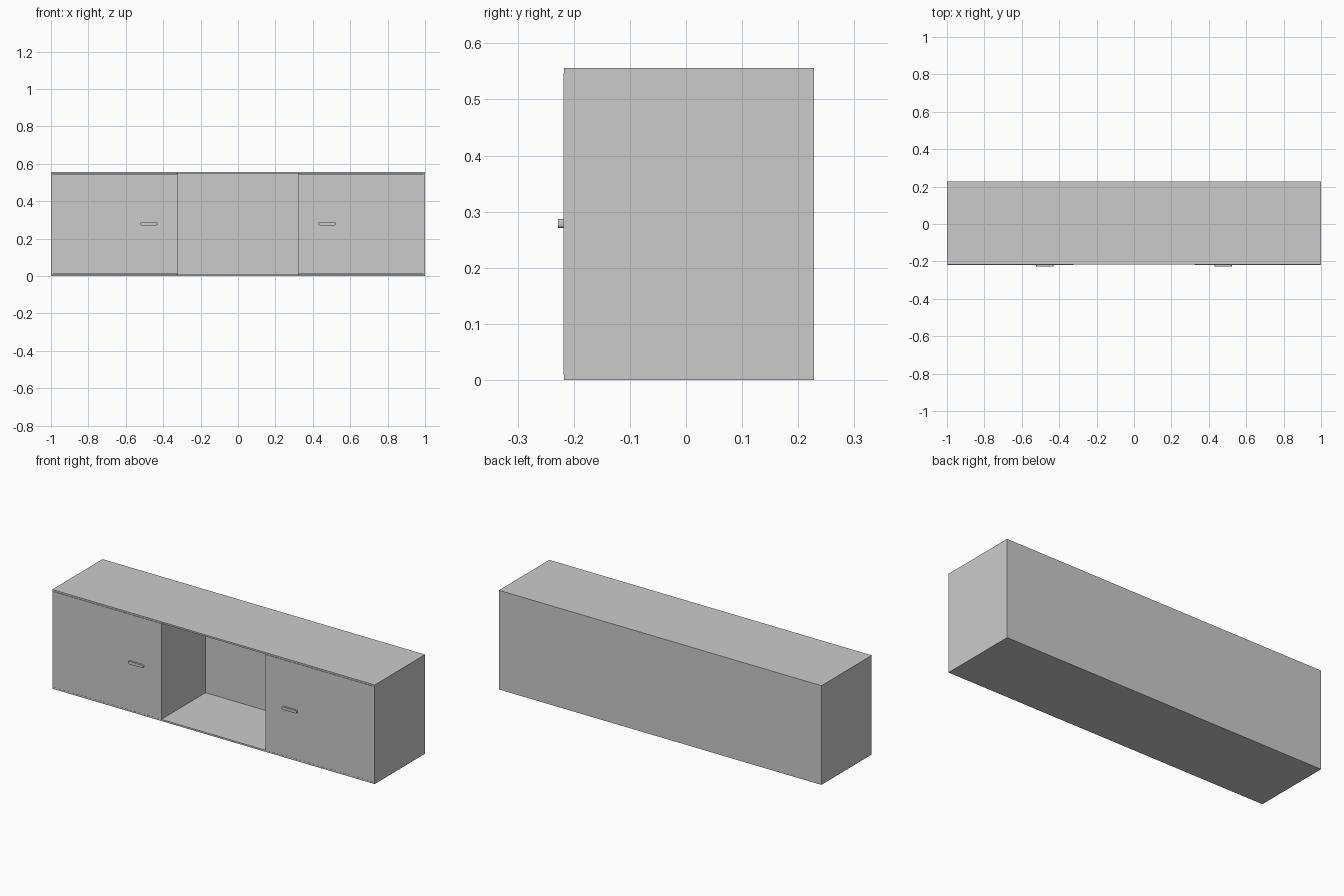
import bpy, bmesh

if "Cube" in bpy.data.objects:
    bpy.data.objects.remove(bpy.data.objects["Cube"])

T = 0.009                     # panel thickness
W, H = 1.0, 0.556             # half width, height
FRONT, BACK = -0.217, 0.2285
INNER_BACK = 0.174            # rear wall of the open niche
NICHE = 0.323                 # half width of the niche


def box(name, x, y, z, round_y=0.0):
    """Box from (min, max) ranges; optionally round the edges running along y."""
    bm = bmesh.new()
    bmesh.ops.create_cube(bm, size=1)
    for v in bm.verts:
        v.co = [r[0] if c < 0 else r[1] for c, r in zip(v.co, (x, y, z))]
    if round_y:
        edges = [e for e in bm.edges
                 if abs(e.verts[0].co.y - e.verts[1].co.y) > 1e-4]
        bmesh.ops.bevel(bm, geom=edges, offset=round_y, segments=4,
                        profile=0.5, affect='EDGES')
    bmesh.ops.recalc_face_normals(bm, faces=bm.faces)
    mesh = bpy.data.meshes.new(name)
    bm.to_mesh(mesh)
    bm.free()
    ob = bpy.data.objects.new(name, mesh)
    bpy.context.collection.objects.link(ob)
    return ob


# Carcass
box("bottom_panel", (-W, W), (FRONT, BACK), (0, T))
box("top_panel", (-W, W), (FRONT, BACK), (H - T, H))
box("back_panel", (-W + T, W - T), (INNER_BACK, BACK), (T, H - T))

# Parts repeated on each side
for side, s in (("left", -1), ("right", 1)):
    def span(a, b):
        return tuple(sorted((s * a, s * b)))
    box(side + "_side_panel", span(W - T, W), (FRONT, BACK), (T, H - T))
    box(side + "_divider", span(NICHE, NICHE + T),
        (FRONT + T, INNER_BACK), (T, H - T))
    box(side + "_door", span(NICHE, W - 0.002),
        (FRONT - 0.001, FRONT + T), (T + 0.001, H - T - 0.001))
    box(side + "_handle", span(0.43, 0.523),
        (FRONT - 0.0115, FRONT), (0.271, 0.287), round_y=0.006)
